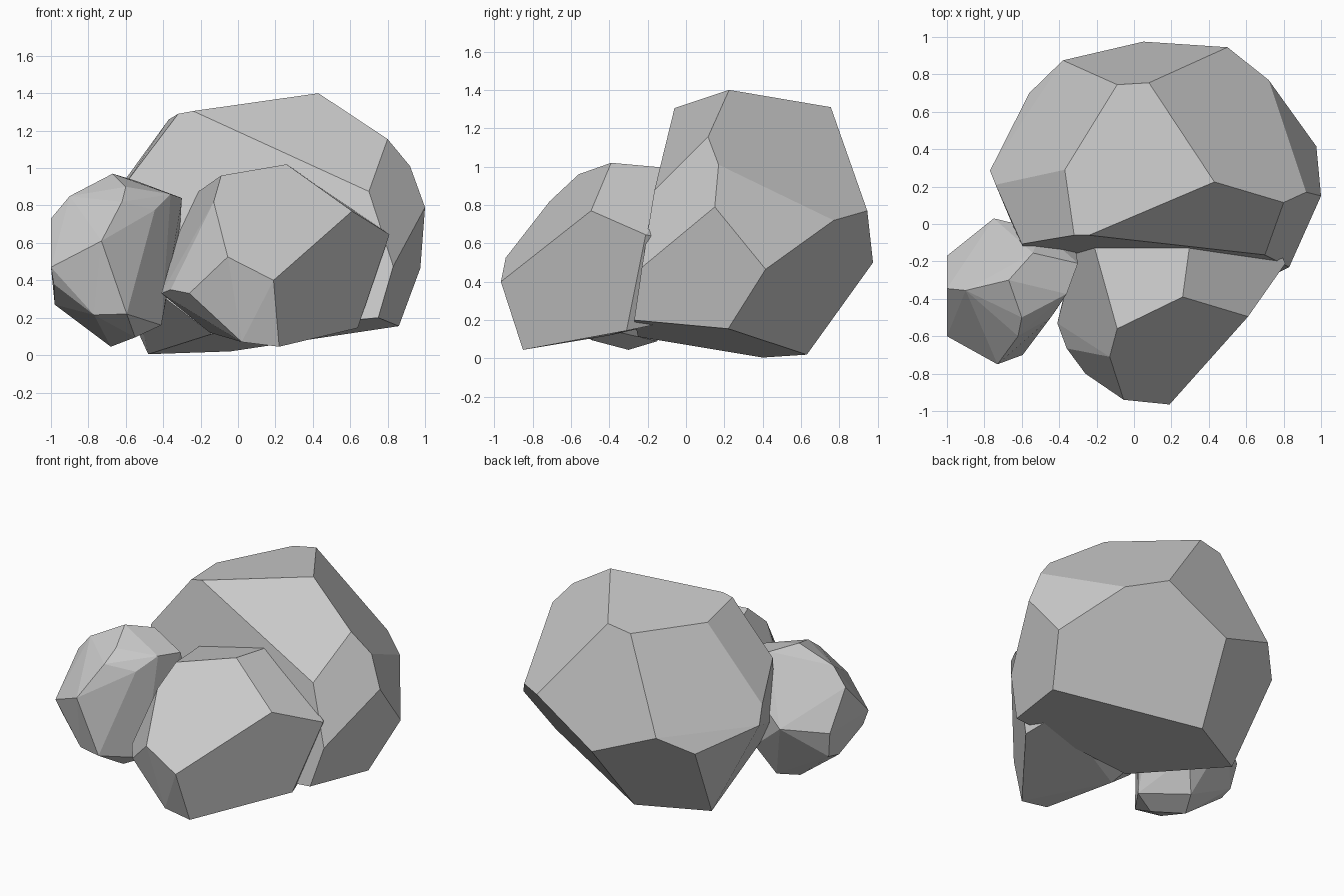
import bpy, bmesh
from math import radians


def rock(name, corners):
    """Faceted boulder: convex hull of its corners, flat facets merged."""
    bm = bmesh.new()
    for c in corners:
        bm.verts.new(c)
    hull = bmesh.ops.convex_hull(bm, input=bm.verts[:])
    loose = {v for v in hull["geom_interior"] + hull["geom_unused"]
             if isinstance(v, bmesh.types.BMVert)}
    bmesh.ops.delete(bm, geom=list(loose), context='VERTS')
    bmesh.ops.dissolve_limit(bm, angle_limit=radians(4),
                             verts=bm.verts[:], edges=bm.edges[:])
    bmesh.ops.recalc_face_normals(bm, faces=bm.faces[:])
    mesh = bpy.data.meshes.new(name)
    bm.to_mesh(mesh)
    bm.free()
    obj = bpy.data.objects.new(name, mesh)
    bpy.context.collection.objects.link(obj)
    return obj


# Large boulder at the back
rock("large_boulder", [
    # crown
    (.43, .225, 1.40), (.08, .755, 1.31), (-.09, .745, 1.28),
    (-.37, .29, 1.26), (-.32, -.06, 1.29), (-.24, -.06, 1.305),
    # right side
    (.80, .115, 1.155), (.92, .17, 1.01), (1.0, .15, .79),
    (.975, .415, .465), (.72, .77, .72), (.70, -.165, .875), (.83, -.23, .475),
    # back and left side
    (.50, .945, .77), (.05, .975, .50), (-.38, .875, .67), (-.56, .70, .54),
    (-.77, .285, .64), (-.74, .21, .75), (-.60, -.107, .92), (-.58, -.17, .45),
    # sloping underside
    (-.48, .40, .005), (-.04, .63, .02), (.86, .22, .155),
    (.75, -.27, .20), (-.14, -.25, .113),
])

# Medium boulder in front, its back sunk into the large one
rock("front_boulder", [
    # top
    (.26, -.39, 1.02), (-.09, -.56, .96), (-.13, -.71, .82),
    (-.26, .05, .84), (.32, .05, .98),
    # front and right
    (-.055, -.94, .525), (.19, -.965, .40), (.61, -.495, .77),
    (.81, -.21, .645), (.64, -.31, .145),
    # underside and left
    (.22, -.85, .045), (.02, -.84, .07), (-.26, -.80, .33),
    (-.36, -.665, .35), (-.41, -.53, .33), (-.15, -.40, .12),
    # buried back
    (.70, .0, .60), (.58, -.05, .20), (-.32, -.15, .35),
])

# Small boulder on the left
rock("small_boulder", [
    # top
    (-.67, -.30, .97), (-.90, -.355, .85), (-.60, -.50, .90),
    (-.62, -.60, .82), (-.445, -.50, .775), (-.36, -.374, .86),
    (-.30, -.21, .84), (-.54, -.155, .93),
    # left and front
    (-1.0, -.345, .73), (-1.0, -.17, .47), (-1.0, -.60, .47),
    (-.73, -.75, .61), (-.595, -.70, .22), (-.77, -.65, .215),
    (-.985, -.56, .38), (-.98, -.30, .27), (-.97, -.20, .29),
    # underside
    (-.68, -.30, .045), (-.55, -.49, .095), (-.41, -.45, .16),
    (-.60, -.15, .09), (-.39, -.35, .32),
    # back
    (-.75, .03, .51), (-.50, -.03, .70), (-.50, -.05, .30), (-.31, -.15, .69),
])
